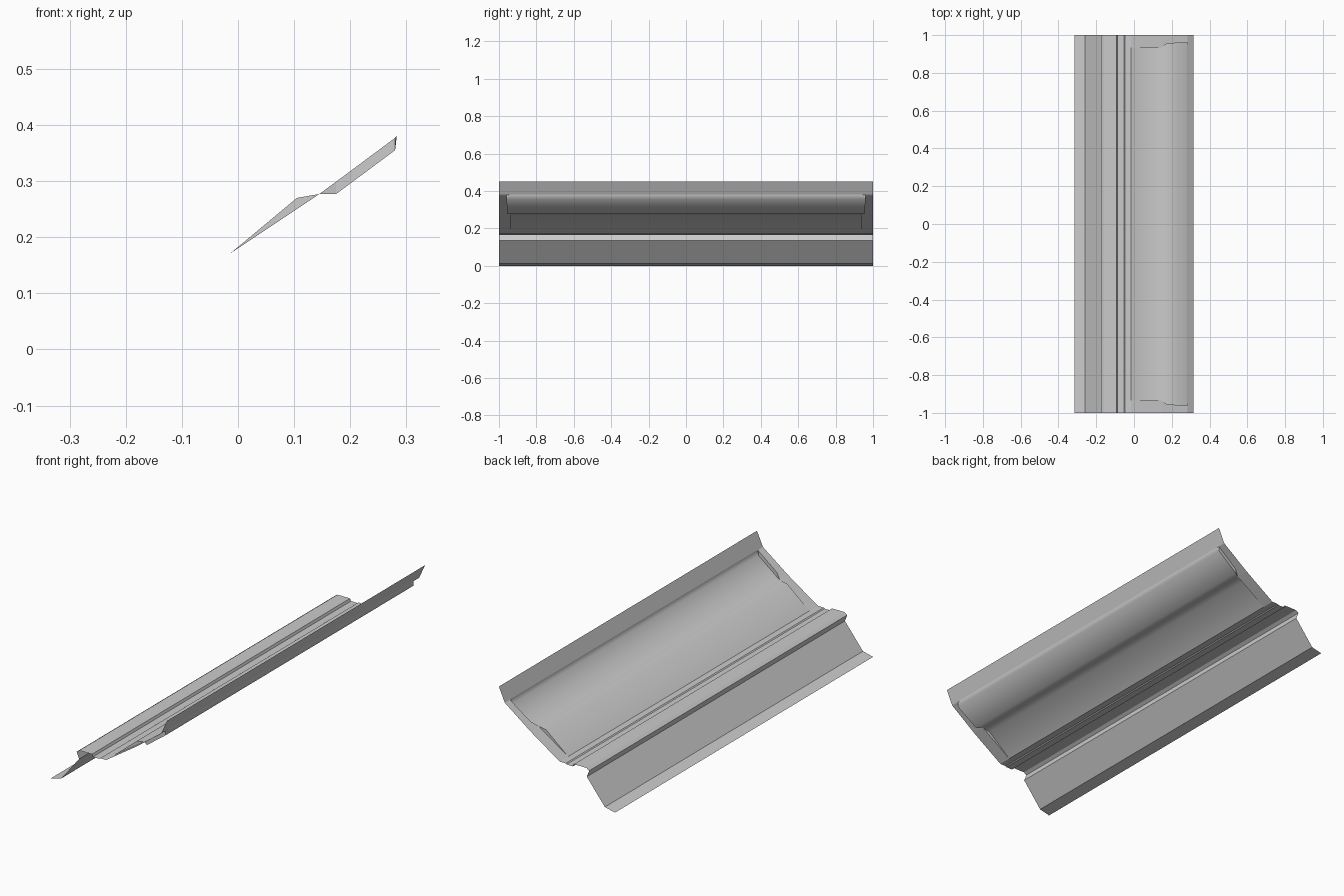
import bpy
import bmesh

cube = bpy.data.objects.get("Cube")
if cube:
    bpy.data.objects.remove(cube)

# One plain sheet-metal colour
metal = bpy.data.materials.new("light_grey_metal")
metal.use_nodes = True
grey = (0.6, 0.6, 0.6, 1)
metal.diffuse_color = grey
metal.node_tree.nodes["Principled BSDF"].inputs["Base Color"].default_value = grey

# Cross-sections as (x, z): lower lip, sloped panel, overhang, ridge and groove
LOWER = [(-0.315, 0), (-0.26, 0.013), (-0.162, 0.135), (-0.175, 0.168),
         (-0.16, 0.178), (-0.092, 0.178), (-0.087, 0.166), (-0.052, 0.166), (-0.047, 0.17)]
# Pressed area as (x, z on the rim, z inside the pressing, end of the pressing in y)
PRESSED = [(-0.015, 0.17, 0.17, 0.935), (0.105, 0.25, 0.27, 0.935),
           (0.145, 0.277, 0.277, 0.935), (0.175, 0.299, 0.277, 0.955),
           (0.28, 0.377, 0.355, 0.96), (0.283, 0.38, 0.38, 0.945)]
FLANGE = (0.315, 0.45)

columns = [(x, z, z, 0.935) for x, z in LOWER] + PRESSED + [(*FLANGE, FLANGE[1], 0.935)]
first, last = len(LOWER), len(LOWER) + len(PRESSED) - 1


def rows(column):
    """Points along y: outer edge, rim, pressed floor, and the same mirrored."""
    x, rim, floor, end = column
    half = [(x, -1, rim), (x, -end, rim), (x, -end, floor)]
    return half + [(px, -py, pz) for px, py, pz in reversed(half)]


# Sheet panel skinned between neighbouring columns
bm = bmesh.new()
grid = [[bm.verts.new(p) for p in rows(c)] for c in columns]
for i in range(len(grid) - 1):
    for j in range(5):
        face = bm.faces.new((grid[i][j], grid[i + 1][j], grid[i + 1][j + 1], grid[i][j + 1]))
        # Only the pressed floor is softly shaded
        face.smooth = j == 2 and first <= i < last
bmesh.ops.remove_doubles(bm, verts=bm.verts, dist=0.0005)
bmesh.ops.dissolve_degenerate(bm, edges=bm.edges, dist=0.0005)

mesh = bpy.data.meshes.new("sheet_panel")
bm.to_mesh(mesh)
bm.free()
mesh.materials.append(metal)
panel = bpy.data.objects.new("sheet_panel", mesh)
bpy.context.collection.objects.link(panel)
